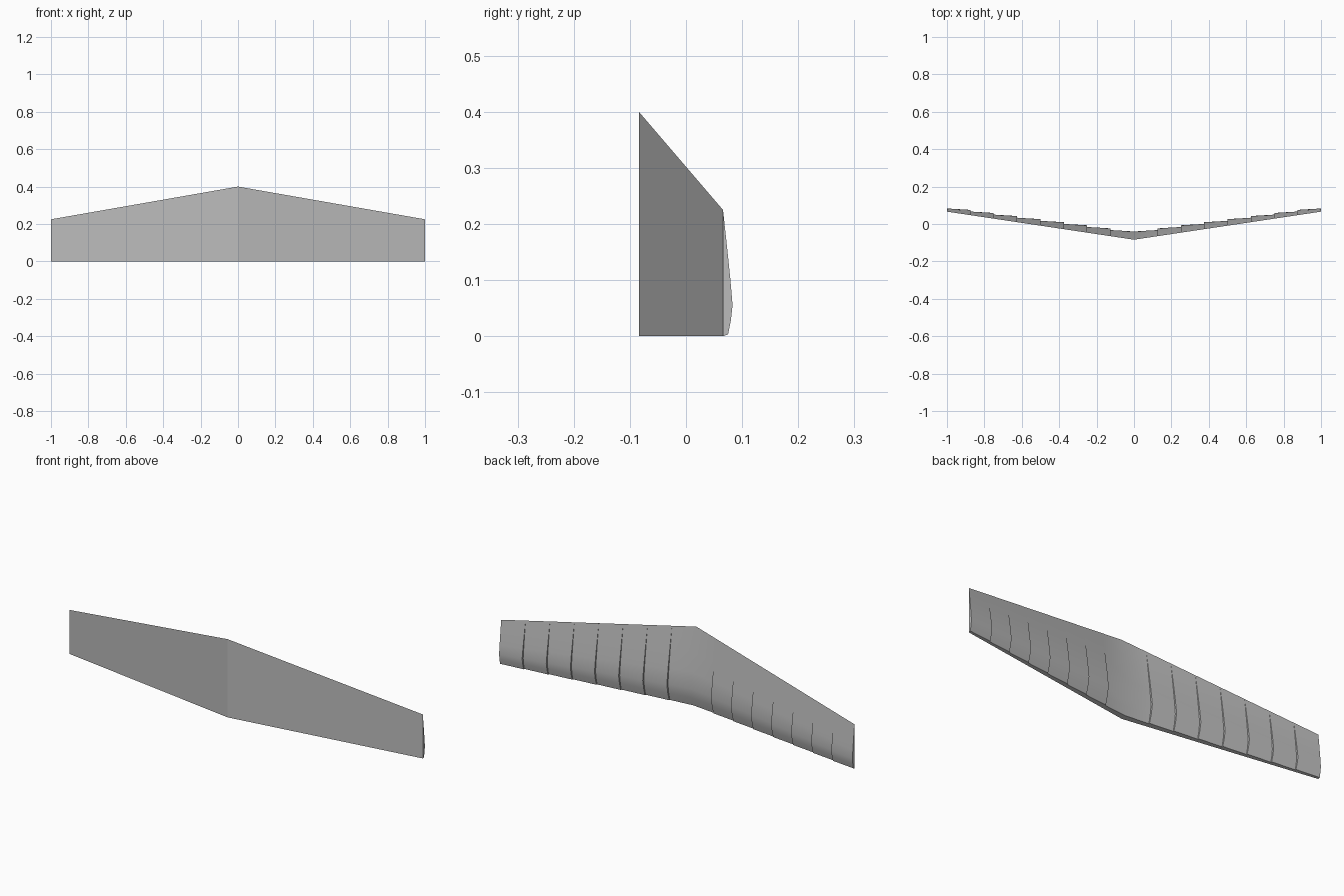
import bpy, bmesh, math

cube = bpy.data.objects.get("Cube")
if cube:
    bpy.data.objects.remove(cube, do_unlink=True)

grey = bpy.data.materials.new("plain grey")
grey.use_nodes = True
colour = (0.5, 0.5, 0.5, 1)
grey.diffuse_color = colour
grey.node_tree.nodes["Principled BSDF"].inputs["Base Color"].default_value = colour

SEGMENTS = 8
SLOPE, STEP = 0.0075, 0.009    # rise of the back along a panel, and at each rib
# Section as (height / chord, thickness / greatest thickness)
SECTION = [(0, 0), (0.015, 0.53), (0.12, 0.81), (0.245, 1),
           (0.45, 0.77), (0.7, 0.43), (1, 0)]


def ring(bm, x, back):
    """One wing section, flat in front and curved behind."""
    front = -0.084 + 0.15 * x
    chord = 0.4 - 0.175 * x
    return [bm.verts.new((x, front + t * (back - front), h * chord))
            for h, t in SECTION]


# Half wing: each panel starts with a small step out from the previous one
bm = bmesh.new()
rings = []
for i in range(SEGMENTS):
    back = -0.04 + i * (SLOPE + STEP)
    rings.append(ring(bm, i / SEGMENTS, back))
    rings.append(ring(bm, (i + 1) / SEGMENTS, back + SLOPE))

n = len(SECTION)
for k, (a, b) in enumerate(zip(rings, rings[1:])):
    for j in range(n):
        m = (j + 1) % n
        if m == 0 and k % 2:
            continue               # the flat front has no step
        bm.faces.new((a[j], b[j], b[m], a[m]))
bm.faces.new(rings[-1])            # tip cap
bmesh.ops.remove_doubles(bm, verts=bm.verts, dist=0.00005)
bmesh.ops.recalc_face_normals(bm, faces=bm.faces)
# The tip cap must face outward
if max(bm.faces, key=lambda f: f.calc_center_median().x).normal.x < 0:
    bmesh.ops.reverse_faces(bm, faces=bm.faces)

mesh = bpy.data.meshes.new("wing")
bm.to_mesh(mesh)
bm.free()
mesh.materials.append(grey)
wing = bpy.data.objects.new("wing", mesh)
bpy.context.collection.objects.link(wing)

# Mirror to the other side and smooth the curved back
mirror = wing.modifiers.new("Mirror", "MIRROR")
mirror.use_clip = True
mirror.merge_threshold = 0.0001
bpy.ops.object.select_all(action="DESELECT")
wing.select_set(True)
bpy.context.view_layer.objects.active = wing
bpy.ops.object.modifier_apply(modifier="Mirror")
bpy.ops.object.shade_smooth_by_angle(angle=math.radians(15))
